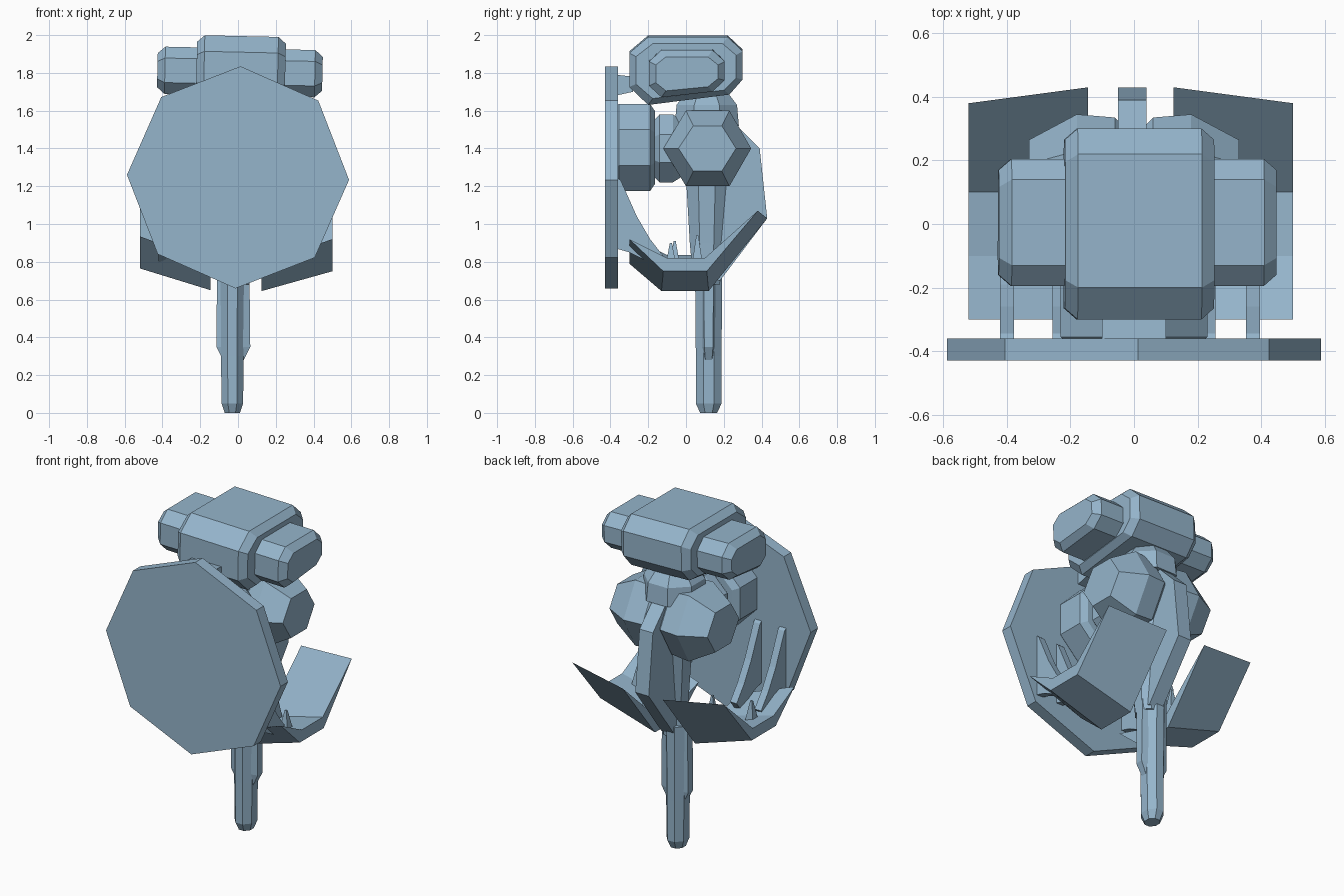
import bpy, bmesh, math
from mathutils import Vector, Matrix

if "Cube" in bpy.data.objects:
    bpy.data.objects.remove(bpy.data.objects["Cube"])

mat = bpy.data.materials.new("steel blue")
mat.diffuse_color = (0.30, 0.46, 0.60, 1)
mat.use_nodes = True
mat.node_tree.nodes["Principled BSDF"].inputs["Base Color"].default_value = mat.diffuse_color


def loft(name, rings):
    """Skin a list of equal-length rings and cap both ends."""
    bm = bmesh.new()
    vs = [[bm.verts.new(p) for p in r] for r in rings]
    n = len(vs[0])
    for a, b in zip(vs, vs[1:]):
        for i in range(n):
            j = (i + 1) % n
            bm.faces.new((a[i], a[j], b[j], b[i]))
    bm.faces.new(vs[0])
    bm.faces.new(vs[-1])
    bmesh.ops.recalc_face_normals(bm, faces=bm.faces[:])
    me = bpy.data.meshes.new(name)
    bm.to_mesh(me)
    bm.free()
    me.materials.append(mat)
    ob = bpy.data.objects.new(name, me)
    bpy.context.collection.objects.link(ob)
    return ob


def side_ring(x, prof, inset=0.0):
    """A (y, z) profile at x, shrunk towards its middle by a fixed distance."""
    cy = (min(p[0] for p in prof) + max(p[0] for p in prof)) / 2
    cz = (min(p[1] for p in prof) + max(p[1] for p in prof)) / 2
    hy = max(p[0] for p in prof) - cy
    hz = max(p[1] for p in prof) - cz
    return [(x, cy + (y - cy) * (1 - inset / hy), cz + (z - cz) * (1 - inset / hz))
            for y, z in prof]


def ngon(n, r, turn=0.0):
    return [(r * math.cos(turn + math.tau * i / n), r * math.sin(turn + math.tau * i / n))
            for i in range(n)]


def y_prism(name, n, cx, cz, stations, turn):
    """Polygonal drum along y; stations are (y, radius)."""
    return loft(name, [[(cx + u, y, cz + v) for u, v in ngon(n, r, turn)] for y, r in stations])


def z_prism(name, cx, cy, stations, n=8):
    """Polygonal column along z; stations are (z, x radius, y radius)."""
    k = 1 / math.cos(math.pi / n)
    return loft(name, [[(cx + u * rx * k, cy + v * ry * k, z) for u, v in ngon(n, 1, math.pi / n)]
                       for z, rx, ry in stations])


# Head block and side pods, leaning slightly to the right
tilt = Matrix.Translation((0, 0, 1.8)) @ Matrix.Rotation(math.radians(1.3), 4, 'Y') \
    @ Matrix.Translation((0, 0, -1.8))
head = [(-0.20, 1.995), (0.22, 1.995), (0.30, 1.92), (0.30, 1.77),
        (0.23, 1.69), (-0.20, 1.635), (-0.30, 1.73), (-0.30, 1.91)]
pod = [(-0.13, 1.93), (0.14, 1.93), (0.205, 1.87), (0.205, 1.77),
       (0.14, 1.71), (-0.13, 1.68), (-0.195, 1.74), (-0.195, 1.87)]
parts = [loft("head", [side_ring(-0.22, head, 0.035), side_ring(-0.18, head),
                       side_ring(0.21, head), side_ring(0.25, head, 0.035)])]
for name, x0, x1 in (("left_head_pod", -0.20, -0.427), ("right_head_pod", 0.22, 0.447)):
    s = 0.04 if x1 > 0 else -0.04
    parts.append(loft(name, [side_ring(x0, pod), side_ring(x1 - s, pod), side_ring(x1, pod, 0.035)]))
for ob in parts:
    ob.data.transform(tilt)

# Neck
z_prism("neck", 0, 0.11, [(1.52, 0.17, 0.17), (1.63, 0.16, 0.16), (1.71, 0.10, 0.10)])

# Twin-lobed body, hexagonal in side view
hexa = [(-0.12, 1.40), (0.0, 1.60), (0.23, 1.60), (0.345, 1.40), (0.23, 1.20), (0.0, 1.20)]
loft("body", [side_ring(x, hexa, i) for x, i in
              ((-0.33, 0.08), (-0.18, 0), (-0.06, 0.01), (0, 0.07),
               (0.06, 0.01), (0.18, 0), (0.33, 0.08))])

# Back fin and lower torso
fin = [(0.20, 1.50), (0.27, 1.52), (0.39, 1.40), (0.43, 1.03), (0.18, 0.70), (0.10, 0.72), (0.10, 1.20)]
loft("back_fin", [side_ring(-0.05, fin), side_ring(0.04, fin)])
z_prism("lower_torso", 0, 0.11, [(0.68, 0.06, 0.07), (0.90, 0.07, 0.09), (1.25, 0.09, 0.11)])

# Single leg with a sleeve that tapers away
z_prism("leg", -0.03, 0.12, [(0, 0.04, 0.045), (0.05, 0.057, 0.068), (0.30, 0.06, 0.068), (0.75, 0.065, 0.072)])
z_prism("leg_sleeve", -0.025, 0.12, [(0.28, 0.055, 0.03), (0.35, 0.09, 0.04), (0.80, 0.085, 0.045)], 6)

# Big eight-sided front disc
y_prism("front_disc", 8, 0, 1.247, [(-0.43, 0.588), (-0.36, 0.588)], math.radians(-1.3))

# Hub joining disc and body
y_prism("hub", 8, 0, 1.405, [(-0.37, 0.235), (-0.355, 0.25), (-0.19, 0.25), (-0.165, 0.21)], math.pi / 8)
y_prism("hub_neck", 8, 0, 1.40, [(-0.17, 0.16), (-0.14, 0.195), (-0.07, 0.195), (-0.02, 0.16)], math.pi / 8)
brace = [(-0.37, 1.68), (-0.28, 1.70), (-0.28, 1.78), (-0.37, 1.79)]
loft("head_brace", [side_ring(-0.10, brace), side_ring(0.10, brace)])

# Curved lower plates, pointed at the back and tilted up outwards
inner = [(-0.30, 0.79), (-0.13, 0.645), (0.12, 0.645), (0.43, 1.03), (0.10, 0.73), (-0.10, 0.73)]
outer = [(-0.30, 0.92), (-0.12, 0.75), (0.11, 0.75), (0.38, 1.07), (0.10, 0.82), (-0.10, 0.82)]
for name, s, dx, dz in (("left_plate", -1, -0.02, 0.015), ("right_plate", 1, 0, 0)):
    loft(name, [[(s * 0.125 + dx, y, z + dz * 0.3) for y, z in inner],
                [(s * 0.50 + dx, y, z + dz) for y, z in outer]])

# Curved ribs behind the disc
rib = [(-0.37, 1.25), (-0.345, 1.23), (-0.26, 1.04), (-0.19, 0.92), (-0.12, 0.83),
       (-0.16, 0.78), (-0.30, 0.85), (-0.37, 0.87)]
for i, x in enumerate((-0.40, -0.235, 0.235, 0.375)):
    loft("disc_rib_%d" % (i + 1), [side_ring(x - 0.022, rib), side_ring(x + 0.022, rib)])

# Small spikes standing on the plates
for i, (x, y, h) in enumerate(((-0.40, -0.06, 0.91), (-0.22, 0.06, 0.94), (0.20, 0.06, 0.94), (0.38, -0.08, 0.90))):
    loft("plate_spike_%d" % (i + 1), [[(x + u, y + v, z) for u, v in ngon(4, r, math.pi / 4)]
                                     for z, r in ((0.74, 0.05), (h, 0.008))])
